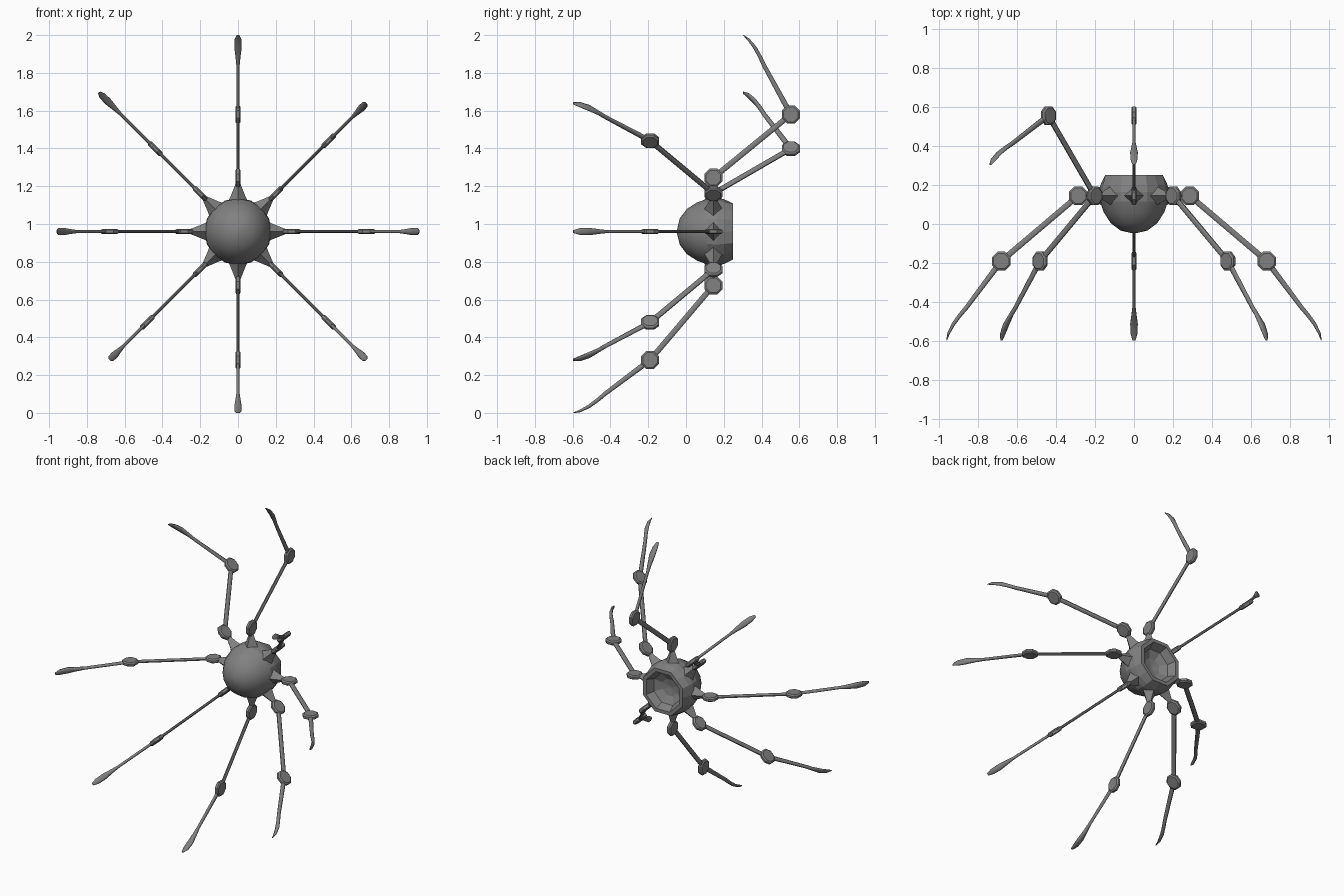
import bpy, bmesh
from math import cos, sin, pi, radians
from mathutils import Matrix, Vector

cube = bpy.data.objects.get("Cube")
if cube:
    bpy.data.objects.remove(cube, do_unlink=True)

CENTRE = Vector((0, 0.145, 0.96))
metal = bpy.data.materials.new("dark_grey_metal")
metal.use_nodes = True
GREY = (0.22, 0.22, 0.22, 1)
metal.diffuse_color = GREY
metal.node_tree.nodes["Principled BSDF"].inputs["Base Color"].default_value = GREY


def finish(name, bm, matrix, smooth=lambda f: False):
    bmesh.ops.recalc_face_normals(bm, faces=bm.faces)
    for f in bm.faces:
        f.smooth = smooth(f)
    mesh = bpy.data.meshes.new(name)
    bm.to_mesh(mesh)
    bm.free()
    mesh.materials.append(metal)
    ob = bpy.data.objects.new(name, mesh)
    ob.matrix_world = matrix
    bpy.context.collection.objects.link(ob)
    return ob


def skin(bm, rings):
    """Join rings of points into a closed tube."""
    loops = [[bm.verts.new(p) for p in ring] for ring in rings]
    n = len(loops[0])
    for a, b in zip(loops, loops[1:]):
        for i in range(n):
            j = (i + 1) % n
            bm.faces.new((a[i], a[j], b[j], b[i]))
    bm.faces.new(loops[0])
    bm.faces.new(loops[-1])


def limb(bm, stations, sides):
    """Tube along (radius, y, half depth, half width) stations in the leg plane."""
    pts = [Vector((s[0], s[1], 0)) for s in stations]
    rings = []
    for k, (p, s) in enumerate(zip(pts, stations)):
        d = (pts[min(k + 1, len(pts) - 1)] - pts[max(k - 1, 0)]).normalized()
        normal = Vector((-d.y, d.x, 0))
        rings.append([p + normal * s[2] * cos(t) + Vector((0, 0, s[3] * sin(t)))
                      for t in [2 * pi * (i + 0.5) / sides for i in range(sides)]])
    skin(bm, rings)


def joint(bm, r, y):
    """Bevelled octagonal disc lying in the leg plane."""
    rings = []
    for z, rad in ((-0.014, 0.042), (-0.007, 0.052), (0.007, 0.052), (0.014, 0.042)):
        rings.append([(r + rad * cos(t), y + rad * sin(t), z)
                      for t in [pi * (i + 0.5) / 4 for i in range(8)]])
    skin(bm, rings)


# Body: rounded front, faceted back band, octagonal rim with a hollow bowl
PROFILE = [(0.012, -0.192), (0.07, -0.178), (0.12, -0.14), (0.155, -0.085),
           (0.174, -0.03), (0.178, 0.02), (0.172, 0.055),
           (0.16, 0.105), (0.135, 0.105), (0.11, 0.055), (0.06, 0.03), (0.01, 0.022)]
bm = bmesh.new()
rings = []
for k, (r, y) in enumerate(PROFILE):
    ring = []
    for i in range(16):
        flat = cos(pi / 8) if k >= 7 and i % 2 == 0 else 1
        ring.append((r * flat * cos(i * pi / 8), y, r * flat * sin(i * pi / 8)))
    rings.append(ring)
skin(bm, rings)
finish("body", bm, Matrix.Translation(CENTRE),
       lambda f: f.calc_center_median().y < -0.005)

# Leg poses: knee and tip as (distance from the body axis, y from the hip)
HIP = Vector((0.285, 0))
FORWARD = (Vector((0.68, -0.335)), Vector((0.96, -0.742)))
BACKWARD = (Vector((0.62, 0.41)), Vector((1.04, 0.158)))
LEGS = {"left": (0, FORWARD), "upper_left": (45, FORWARD), "top": (90, BACKWARD),
        "upper_right": (135, BACKWARD), "right": (180, FORWARD),
        "lower_right": (225, FORWARD), "bottom": (270, FORWARD),
        "lower_left": (315, FORWARD)}

for label, (angle, (knee, tip)) in LEGS.items():
    place = Matrix.Translation(CENTRE) @ Matrix.Rotation(-radians(angle), 4, 'Y')

    # Four-sided socket spike between body and hip
    bm = bmesh.new()
    skin(bm, [[(r, w * cos(i * pi / 2), w * sin(i * pi / 2)) for i in range(4)]
              for r, w in ((0.14, 0.062), (0.185, 0.04), (0.26, 0.01))])
    finish(label + "_socket", bm, place)

    # Hip and knee discs
    for part, spot in (("hip", HIP), ("knee", knee)):
        bm = bmesh.new()
        joint(bm, *spot)
        finish(label + "_" + part, bm, place)

    # Straight upper leg
    bm = bmesh.new()
    limb(bm, [(*HIP, 0.016, 0.009), (*knee, 0.016, 0.009)], 8)
    finish(label + "_upper_leg", bm, place)

    # Lower leg ending in a flat, slightly hooked blade
    along = tip - knee
    side = Vector((along.y, -along.x)).normalized()
    bm = bmesh.new()
    stations = []
    for t, bow, depth, width in ((0, 0, 0.016, 0.009), (0.6, -0.012, 0.012, 0.009),
                                 (0.7, -0.017, 0.011, 0.014), (0.82, -0.019, 0.010, 0.021),
                                 (0.93, -0.012, 0.007, 0.019), (1, 0, 0.002, 0.008)):
        stations.append((*(knee + along * t + side * bow), depth, width))
    limb(bm, stations, 8)
    finish(label + "_lower_leg", bm, place, lambda f: len(f.verts) == 4)
